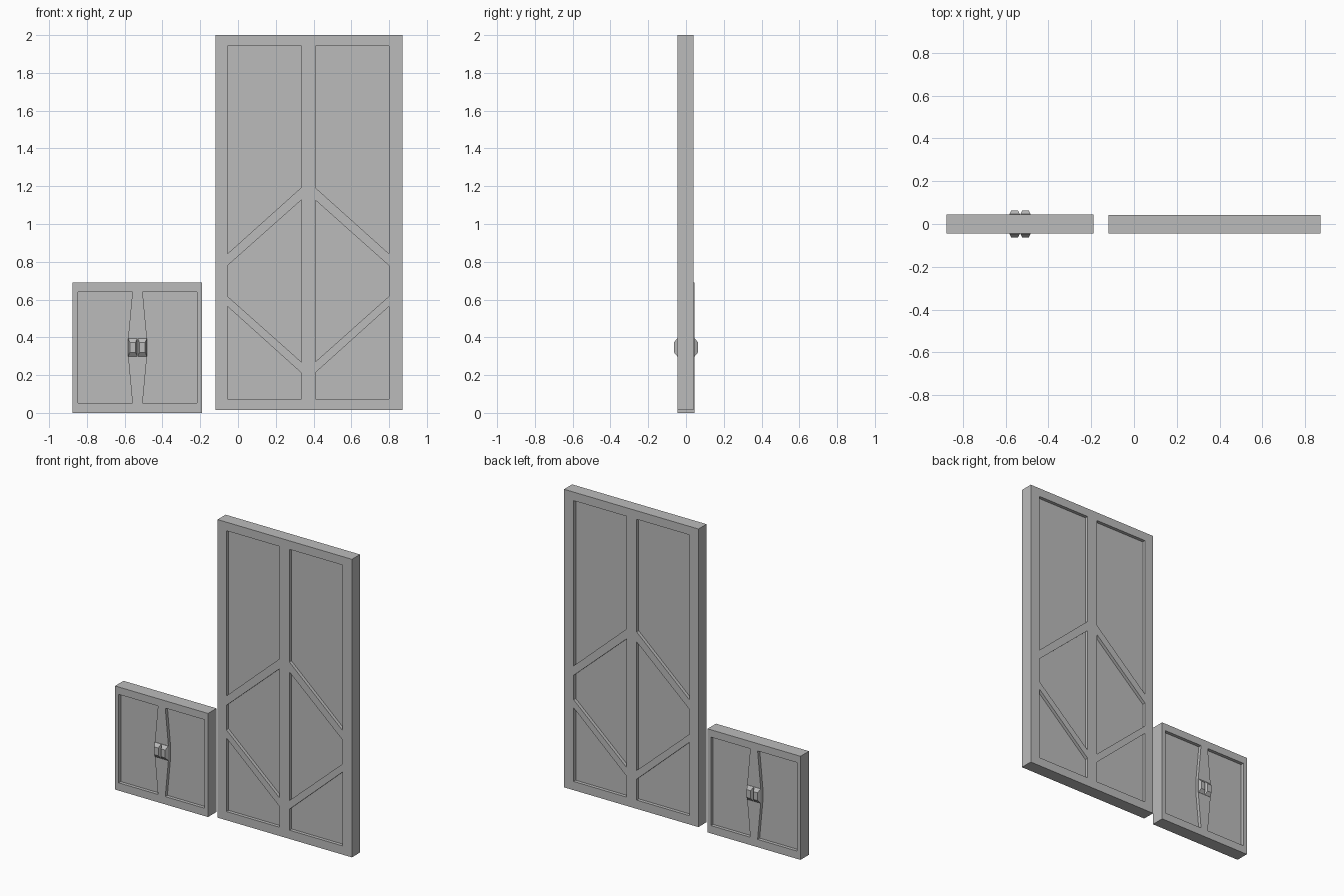
import bpy, bmesh

if "Cube" in bpy.data.objects:
    bpy.data.objects.remove(bpy.data.objects["Cube"])

grey = bpy.data.materials.new("plain grey")
grey.diffuse_color = (0.5, 0.5, 0.5, 1)
grey.use_nodes = True
grey.node_tree.nodes["Principled BSDF"].inputs["Base Color"].default_value = grey.diffuse_color


def add_prism(bm, outline, y0, y1):
    """Extrude an (x, z) outline along y."""
    verts = [bm.verts.new((x, y0, z)) for x, z in outline]
    face = bm.faces.new(verts)
    ext = bmesh.ops.extrude_face_region(bm, geom=[face])
    moved = [v for v in ext["geom"] if isinstance(v, bmesh.types.BMVert)]
    bmesh.ops.translate(bm, verts=moved, vec=(0, y1 - y0, 0))


def make_object(name, bm):
    bmesh.ops.recalc_face_normals(bm, faces=bm.faces)
    mesh = bpy.data.meshes.new(name)
    bm.to_mesh(mesh)
    bm.free()
    mesh.materials.append(grey)
    obj = bpy.data.objects.new(name, mesh)
    bpy.context.collection.objects.link(obj)
    return obj


def make_door(name, x0, x1, z0, z1, y0, y1, panels, depth):
    """Slab with the panel outlines recessed into both faces."""
    bm = bmesh.new()
    add_prism(bm, [(x0, z0), (x1, z0), (x1, z1), (x0, z1)], y0, y1)
    door = make_object(name, bm)
    bm = bmesh.new()
    for p in panels:
        add_prism(bm, p, y0 - 0.05, y0 + depth)
        add_prism(bm, p, y1 - depth, y1 + 0.05)
    cutter = make_object(name + "_cutter", bm)
    cutter.hide_render = True
    mod = door.modifiers.new("panels", "BOOLEAN")
    mod.operation = "DIFFERENCE"
    mod.solver = "EXACT"
    mod.object = cutter
    bpy.context.view_layer.objects.active = door
    bpy.ops.object.modifier_apply(modifier=mod.name)
    bpy.data.objects.remove(cutter)


def with_mirror(panels, cx):
    return panels + [[(2 * cx - x, z) for x, z in p] for p in panels]


# tall door: upper, middle and lower panels on the left, mirrored to the right
L, R = -0.055, 0.335
tall = [
    [(L, 1.943), (R, 1.943), (R, 1.193), (L, 0.843)],
    [(L, 0.78), (R, 1.127), (R, 0.27), (L, 0.617)],
    [(L, 0.563), (R, 0.212), (R, 0.073), (L, 0.073)],
]
make_door("tall_door", -0.12, 0.87, 0.015, 2.0, -0.044, 0.041,
          with_mirror(tall, 0.372), 0.022)

# small cabinet door: bent-edge panels
CX = -0.532
small = [[(-0.848, 0.641), (-0.559, 0.641), (-0.582, 0.395),
          (-0.582, 0.30), (-0.559, 0.052), (-0.848, 0.052)]]
make_door("small_door", -0.875, -0.19, 0.0, 0.69, -0.044, 0.045,
          with_mirror(small, CX), 0.022)

# tapered handles, a pair on each face
for side, label in ((-1, "front"), (1, "back")):
    for s, hand in ((-1, "left"), (1, "right")):
        hx, hz = CX + s * 0.0255, 0.347
        bm = bmesh.new()
        rings = []
        for y, w, h in ((0.03, 0.024, 0.048), (0.046, 0.024, 0.048), (0.064, 0.015, 0.026)):
            rings.append([bm.verts.new((hx + a * w, side * y, hz + b * h))
                          for a, b in ((-1, -1), (1, -1), (1, 1), (-1, 1))])
        for r0, r1 in zip(rings, rings[1:]):
            for i in range(4):
                j = (i + 1) % 4
                bm.faces.new((r0[i], r0[j], r1[j], r1[i]))
        bm.faces.new(rings[0])
        bm.faces.new(rings[-1])
        make_object(f"{label}_{hand}_handle", bm)
